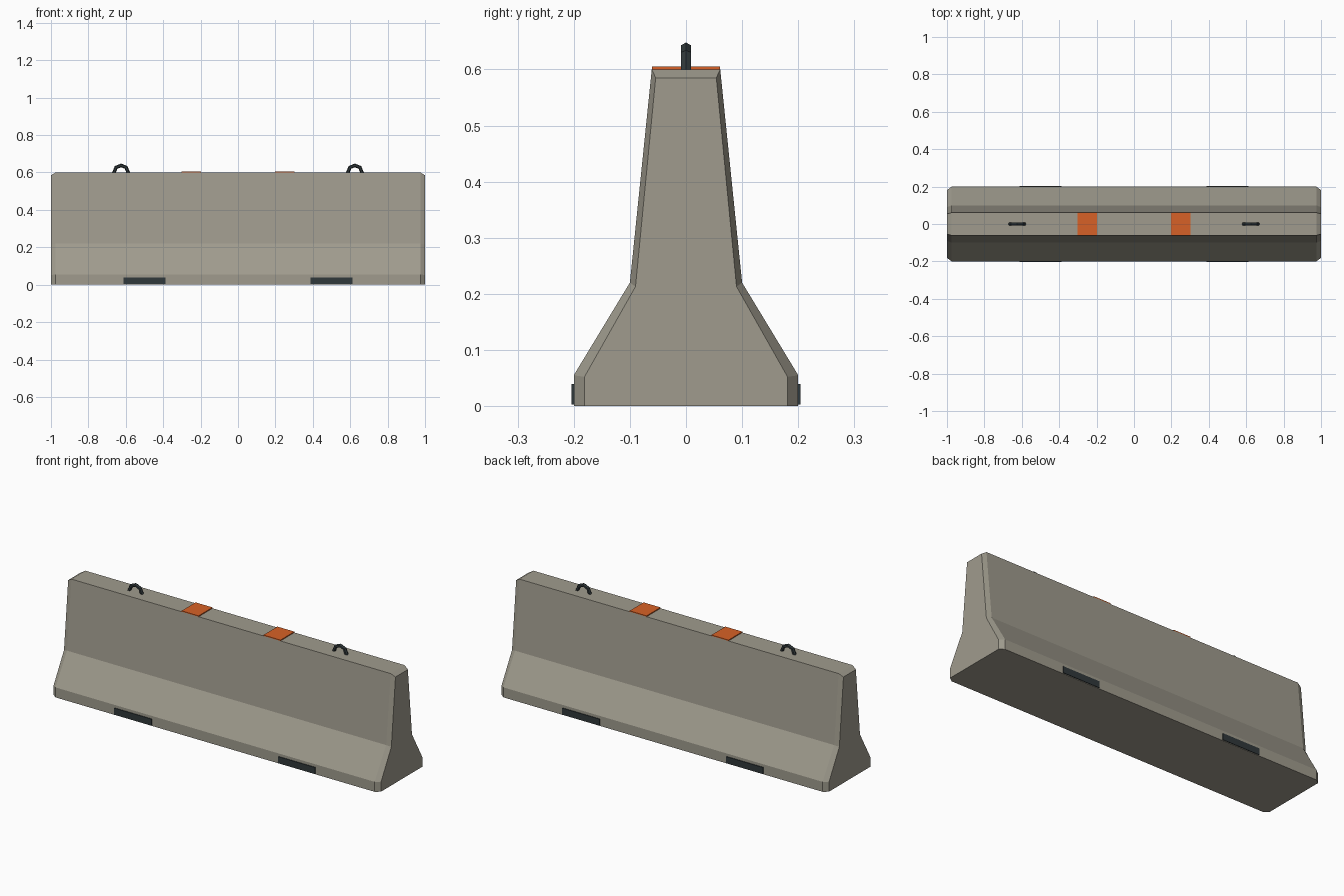
import bpy, bmesh, math

if "Cube" in bpy.data.objects:
    bpy.data.objects.remove(bpy.data.objects["Cube"])


def material(name, rgb):
    m = bpy.data.materials.new(name)
    m.diffuse_color = (*rgb, 1)
    m.use_nodes = True
    m.node_tree.nodes["Principled BSDF"].inputs["Base Color"].default_value = m.diffuse_color
    return m


concrete = material("concrete grey", (0.35, 0.33, 0.27))
orange = material("safety orange", (0.68, 0.12, 0.02))
dark = material("dark steel", (0.03, 0.04, 0.043))


def make(name, bm, mat):
    bmesh.ops.recalc_face_normals(bm, faces=bm.faces)
    me = bpy.data.meshes.new(name)
    bm.to_mesh(me)
    bm.free()
    me.materials.append(mat)
    ob = bpy.data.objects.new(name, me)
    bpy.context.collection.objects.link(ob)
    return ob


def loft(rings, closed=True):
    bm = bmesh.new()
    loops = [[bm.verts.new(p) for p in r] for r in rings]
    n = len(loops[0])
    for a, b in zip(loops, loops[1:]):
        for i in range(n):
            j = (i + 1) % n
            bm.faces.new((a[i], a[j], b[j], b[i]))
    bm.faces.new(loops[0])
    bm.faces.new(loops[-1])
    return bm


def plate(name, x, y, z, size, mat):
    sx, sy, sz = (s / 2 for s in size)
    ring = lambda h: [(x - sx, y - sy, h), (x + sx, y - sy, h),
                      (x + sx, y + sy, h), (x - sx, y + sy, h)]
    return make(name, loft([ring(z - sz), ring(z + sz)]), mat)


# Barrier body: stepped profile with chamfered ends
full = [(0.2, 0), (0.2, 0.055), (0.1, 0.22), (0.061, 0.6)]
end = [(0.181, 0), (0.181, 0.052), (0.09, 0.213), (0.054, 0.585)]


def section(x, half):
    return [(x, y, z) for y, z in half] + [(x, -y, z) for y, z in reversed(half)]


make("barrier_body", loft([section(-1, end), section(-0.975, full),
                           section(0.975, full), section(1, end)]), concrete)

for side, s in (("left", -1), ("right", 1)):
    # Orange marker plates on the top
    plate("top_marker_" + side, 0.25 * s, 0, 0.602, (0.104, 0.122, 0.006), orange)

    # Dark slots at the foot, on both faces
    for face, f in (("front", -1), ("back", 1)):
        plate(f"foot_slot_{face}_{side}", 0.5 * s, 0.2 * f, 0.021,
              (0.227, 0.008, 0.036), dark)

    # Lifting loops: half rings of round bar
    rings = []
    for i in range(-1, 6):
        a = math.radians(45 * i)
        ring = []
        for k in range(6):
            t = math.radians(60 * k)
            r = 0.038 + 0.01 * math.cos(t)
            ring.append((0.625 * s + r * math.cos(a), 0.01 * math.sin(t),
                         0.6 + r * math.sin(a)))
        rings.append(ring)
    make("lifting_loop_" + side, loft(rings), dark)
